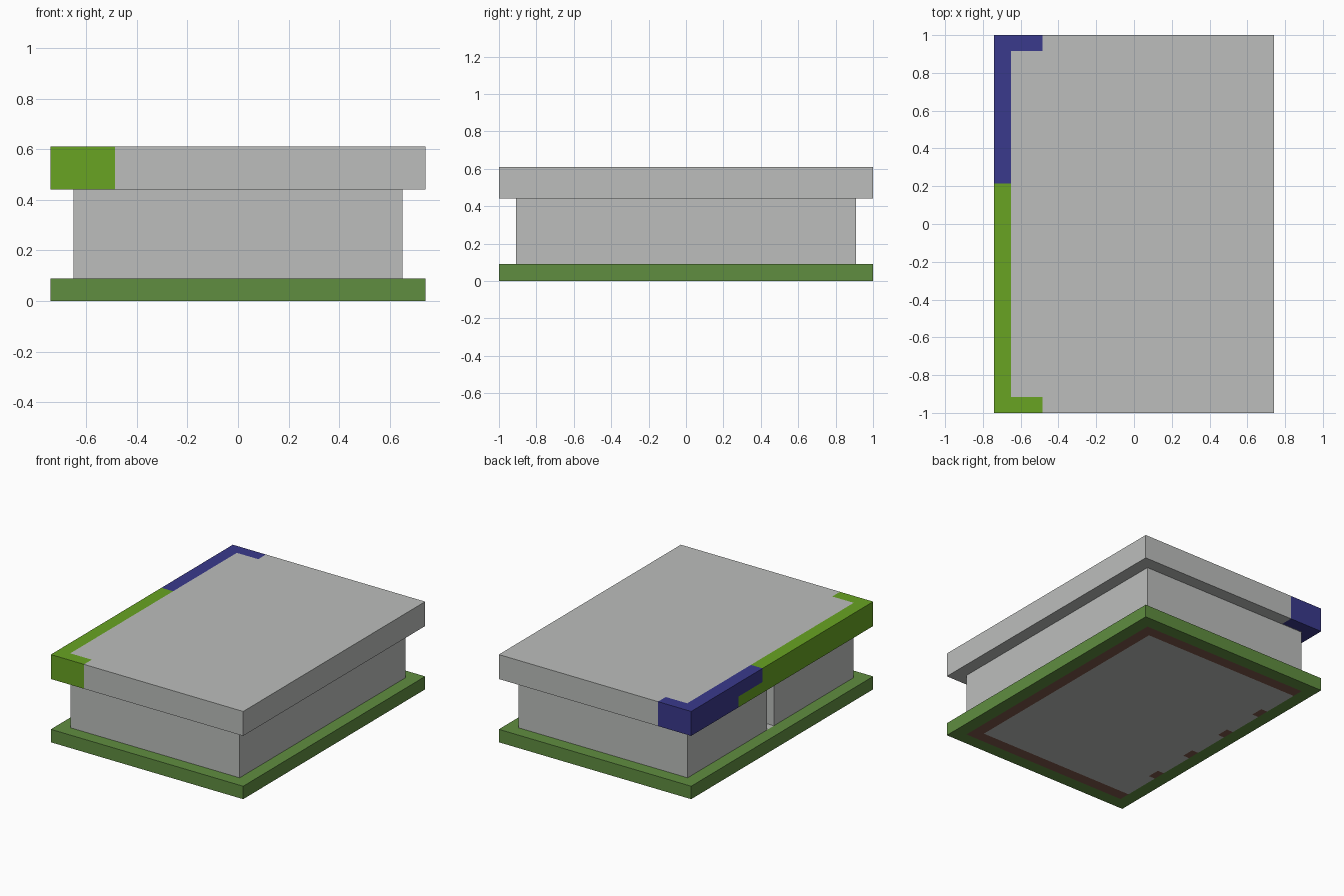
import bpy, bmesh
from mathutils import Vector

cube = bpy.data.objects.get("Cube")
if cube:
    bpy.data.objects.remove(cube)

HX, HY = 0.74, 1.0        # slab half size
BX, BY = 0.65, 0.91       # wall half size
BASE, EAVE, TOP = 0.09, 0.44, 0.61


def material(name, rgb):
    m = bpy.data.materials.new(name)
    m.use_nodes = True
    m.diffuse_color = (*rgb, 1)
    m.node_tree.nodes["Principled BSDF"].inputs["Base Color"].default_value = (*rgb, 1)
    return m


GREY = material("pale grey", (0.503, 0.515, 0.503))
LIME = material("bright green", (0.138, 0.366, 0.016))
BLUE = material("deep blue", (0.042, 0.041, 0.262))
MOSS = material("lawn green", (0.117, 0.27, 0.051))
BROWN = material("brown", (0.21, 0.1, 0.068))


def prism(name, outline, z0, z1, mats, cuts=((), (), ()), rule=None):
    """Extrude an outline, slice it on x, y and z planes, colour faces by rule."""
    bm = bmesh.new()
    floor = bm.faces.new([bm.verts.new((x, y, z0)) for x, y in outline])
    new = bmesh.ops.extrude_face_region(bm, geom=[floor], use_keep_orig=True)["geom"]
    for v in new:
        if isinstance(v, bmesh.types.BMVert):
            v.co.z = z1
    for axis, places in enumerate(cuts):
        normal = Vector([float(i == axis) for i in range(3)])
        for p in places:
            bmesh.ops.bisect_plane(bm, geom=bm.verts[:] + bm.edges[:] + bm.faces[:],
                                   plane_co=normal * p, plane_no=normal)
    bmesh.ops.recalc_face_normals(bm, faces=bm.faces)
    if rule:
        for f in bm.faces:
            f.material_index = rule(f.calc_center_median())
    mesh = bpy.data.meshes.new(name)
    bm.to_mesh(mesh)
    bm.free()
    for m in mats:
        mesh.materials.append(m)
    ob = bpy.data.objects.new(name, mesh)
    bpy.context.collection.objects.link(ob)
    return ob


def rectangle(x, y):
    return [(-x, -y), (x, -y), (x, y), (-x, y)]


# Base slab: lawn border, grey floor, brown wall line and pillars underneath
BAND, PILLAR = 0.08, 0.045
pillars = [-0.52, -0.175, 0.175, 0.52]
pillar_edges = [p + s * PILLAR for p in pillars for s in (-1, 1)]


def base_colour(c):
    if abs(c.x) > BX or abs(c.y) > BY:
        return 0
    if c.z > BASE / 2:
        return 1
    wall = c.x > BX - BAND or abs(c.y) > BY - BAND
    pillar = c.x < -0.6 and any(abs(c.y - p) < PILLAR for p in pillars)
    return 2 if wall or pillar else 1


prism("base_slab", rectangle(HX, HY), 0, BASE, [MOSS, GREY, BROWN],
      ((-BX, -0.6, BX - BAND, BX), [-BY, BAND - BY, BY - BAND, BY] + pillar_edges, ()),
      base_colour)

# Walls, with a narrow entrance recess in the middle of one long side
GAP, DEPTH = 0.038, 0.08
prism("walls", rectangle(BX, BY) + [(-BX, GAP), (DEPTH - BX, GAP),
                                    (DEPTH - BX, -GAP), (-BX, -GAP)],
      BASE, EAVE, [GREY])

# Roof slab: two-colour fascia wrapping one long side and its corners
RETURN, RIM, STEP = -0.485, 0.915, 0.515


def roof_colour(c):
    band = c.x < -BX or (c.x < RETURN and abs(c.y) > RIM)
    if not band:
        return 0
    return 2 if c.y > (0.215 if c.z > STEP else 0.48) else 1


prism("roof_slab", rectangle(HX, HY), EAVE, TOP, [GREY, LIME, BLUE],
      ((-BX, RETURN), (-RIM, 0.215, 0.48, RIM), (STEP,)), roof_colour)
